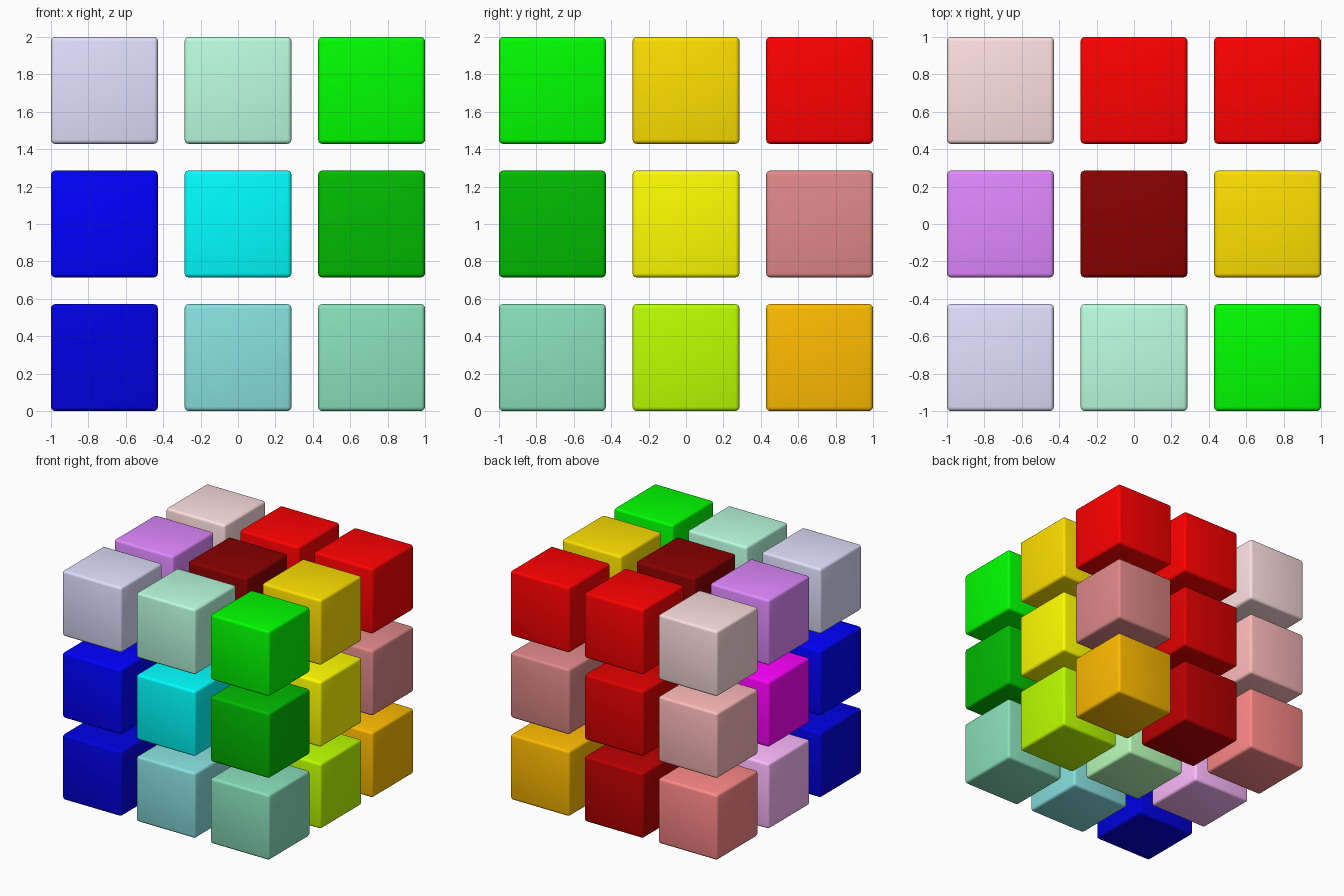
import bpy

if "Cube" in bpy.data.objects:
    bpy.data.objects.remove(bpy.data.objects["Cube"])

SIZE = 4 / 7          # cube edge
STEP = 5 / 7          # cube edge plus gap

# Colours as quarter steps of red, green, blue; layers bottom to top,
# rows front to back, cubes left to right
LAYERS = [
    ["003 133 132", "424 242 240", "411 200 420"],
    ["004 044 020", "404 222 440", "422 300 311"],
    ["334 243 040", "314 100 430", "433 400 400"],
]
Z_NAMES = ("bottom", "middle", "top")
Y_NAMES = ("front", "centre", "back")
X_NAMES = ("left", "mid", "right")


def material(code):
    mat = bpy.data.materials.get("colour_" + code)
    if mat is None:
        mat = bpy.data.materials.new("colour_" + code)
        mat.diffuse_color = [int(c) / 4 for c in code] + [1]
        mat.use_nodes = True
        mat.node_tree.nodes["Principled BSDF"].inputs["Base Color"].default_value = mat.diffuse_color
    return mat


# One softly bevelled cube
def cube(name, location, code):
    bpy.ops.mesh.primitive_cube_add(size=SIZE, location=location)
    ob = bpy.context.object
    ob.name = name
    ob.data.materials.append(material(code))
    bev = ob.modifiers.new("rounded_edges", "BEVEL")
    bev.width = 0.022
    bev.segments = 3
    bpy.ops.object.modifier_apply(modifier=bev.name)
    bpy.ops.object.shade_smooth_by_angle()


# Three by three by three grid of cubes
for k, layer in enumerate(LAYERS):
    for j, row in enumerate(layer):
        for i, code in enumerate(row.split()):
            cube(f"{Z_NAMES[k]}_{Y_NAMES[j]}_{X_NAMES[i]}_cube",
                 ((i - 1) * STEP, (j - 1) * STEP, SIZE / 2 + k * STEP), code)
